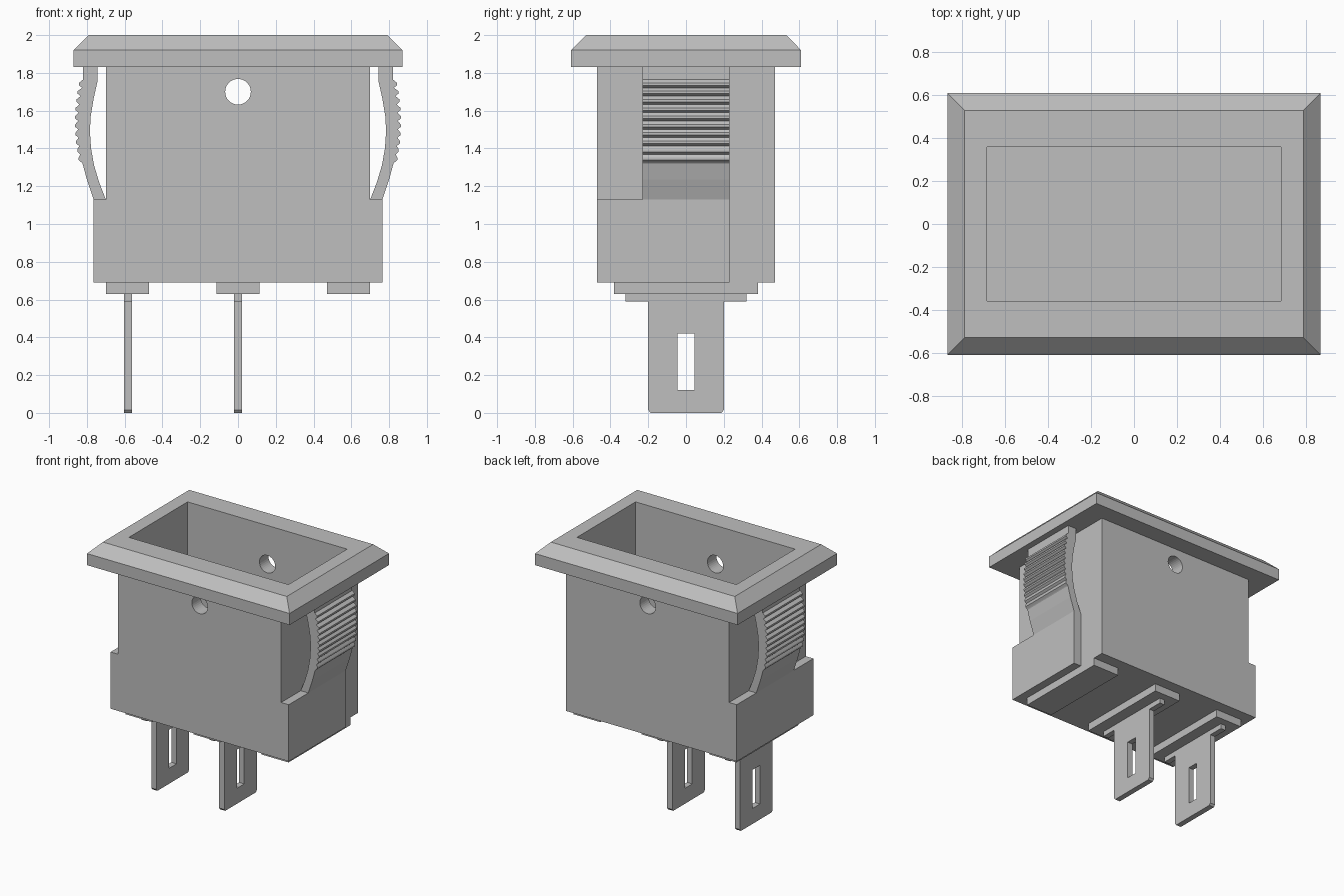
import bpy, bmesh, math
from mathutils import Vector

default = bpy.data.objects.get("Cube")
if default:
    bpy.data.objects.remove(default, do_unlink=True)

grey = bpy.data.materials.new("plain grey")
grey.use_nodes = True
grey.diffuse_color = (0.52, 0.52, 0.52, 1)
grey.node_tree.nodes["Principled BSDF"].inputs["Base Color"].default_value = (0.52, 0.52, 0.52, 1)


def finish(name, bm):
    bmesh.ops.recalc_face_normals(bm, faces=bm.faces)
    mesh = bpy.data.meshes.new(name)
    bm.to_mesh(mesh)
    bm.free()
    mesh.materials.append(grey)
    obj = bpy.data.objects.new(name, mesh)
    bpy.context.collection.objects.link(obj)
    return obj


def prism(name, outline, lo, hi, place):
    """Extrude a 2D outline from lo to hi; place(a, b, depth) gives the 3D point."""
    bm = bmesh.new()
    face = bm.faces.new([bm.verts.new(place(a, b, lo)) for a, b in outline])
    new = bmesh.ops.extrude_face_region(bm, geom=[face])["geom"]
    shift = Vector(place(0, 0, hi)) - Vector(place(0, 0, lo))
    bmesh.ops.translate(bm, vec=shift, verts=[v for v in new if isinstance(v, bmesh.types.BMVert)])
    return finish(name, bm)


def along_x(a, b, d):
    return (d, a, b)


def along_y(a, b, d):
    return (a, d, b)


def box(name, x0, x1, y0, y1, z0, z1):
    return prism(name, [(x0, z0), (x1, z0), (x1, z1), (x0, z1)], y0, y1, along_y)


def cut(obj, *cutters):
    for cutter in cutters:
        cutter.hide_render = True
        mod = obj.modifiers.new("cut", "BOOLEAN")
        mod.operation = "DIFFERENCE"
        mod.solver = "EXACT"
        mod.object = cutter
        bpy.context.view_layer.objects.active = obj
        bpy.ops.object.modifier_apply(modifier=mod.name)


# Cutters for the deep pocket and the round cross hole
pocket = box("pocket_cutter", -0.685, 0.685, -0.36, 0.36, 0.76, 2.2)
circle = [(0.068 * math.cos(i * math.tau / 32), 1.70 + 0.068 * math.sin(i * math.tau / 32))
          for i in range(32)]
hole = prism("hole_cutter", circle, -0.7, 0.7, along_y)

# Housing
housing = box("housing", -0.70, 0.70, -0.47, 0.47, 0.69, 1.83)
cut(housing, pocket, hole)

# Bezel with a bevelled upper rim
bm = bmesh.new()
rings = []
for z, hx, hy in ((1.83, 0.87, 0.61), (1.92, 0.87, 0.61), (2.0, 0.79, 0.53)):
    rings.append([bm.verts.new((sx * hx, sy * hy, z))
                  for sx, sy in ((-1, -1), (1, -1), (1, 1), (-1, 1))])
bm.faces.new(rings[0])
bm.faces.new(rings[-1])
for low, high in zip(rings, rings[1:]):
    for i in range(4):
        j = (i + 1) % 4
        bm.faces.new((low[i], low[j], high[j], high[i]))
bezel = finish("bezel", bm)
cut(bezel, pocket)

for cutter in (pocket, hole):
    bpy.data.objects.remove(cutter, do_unlink=True)

# Side shoulders; the left one stops short of the back
box("left_shoulder", 0.70, 0.765, -0.47, 0.23, 0.69, 1.13)
box("right_shoulder", -0.765, -0.70, -0.47, 0.47, 0.69, 1.13)

# Sprung clips: bowed strip with a ridged grip
inner = [(0.745, 1.83), (0.745, 1.75), (0.765, 1.66), (0.78, 1.57), (0.784, 1.49),
         (0.778, 1.40), (0.762, 1.31), (0.735, 1.22), (0.70, 1.13)]
outer = [(0.765, 1.13), (0.80, 1.235), (0.823, 1.32)]
teeth, z_low, z_high = 10, 1.325, 1.765
pitch = (z_high - z_low) / teeth
for i in range(teeth):
    z = z_low + i * pitch
    crest = 0.862 - 0.5 * (z + pitch / 2 - 1.54) ** 2
    outer += [(crest - 0.016, z), (crest, z + 0.3 * pitch), (crest, z + 0.6 * pitch)]
outer += [(0.82, z_high), (0.82, 1.83)]
for name, side in (("left_clip", 1), ("right_clip", -1)):
    prism(name, [(side * x, z) for x, z in inner + outer], -0.23, 0.23, along_y)

# Base pads
for name, x in (("right_pad", -0.585), ("middle_pad", 0), ("left_pad", 0.585)):
    box(name, x - 0.115, x + 0.115, -0.38, 0.38, 0.63, 0.69)

# Slotted blade terminals with a wider root
half = [(0.32, 0.63), (0.32, 0.59), (0.20, 0.59), (0.20, 0.015), (0.188, 0)]
blade = half + [(-y, z) for y, z in reversed(half)]
for name, x in (("side_terminal", -0.582), ("middle_terminal", 0)):
    terminal = prism(name, blade, x - 0.022, x + 0.022, along_x)
    slot = box("slot_cutter", x - 0.1, x + 0.1, -0.045, 0.045, 0.12, 0.42)
    cut(terminal, slot)
    bpy.data.objects.remove(slot, do_unlink=True)
